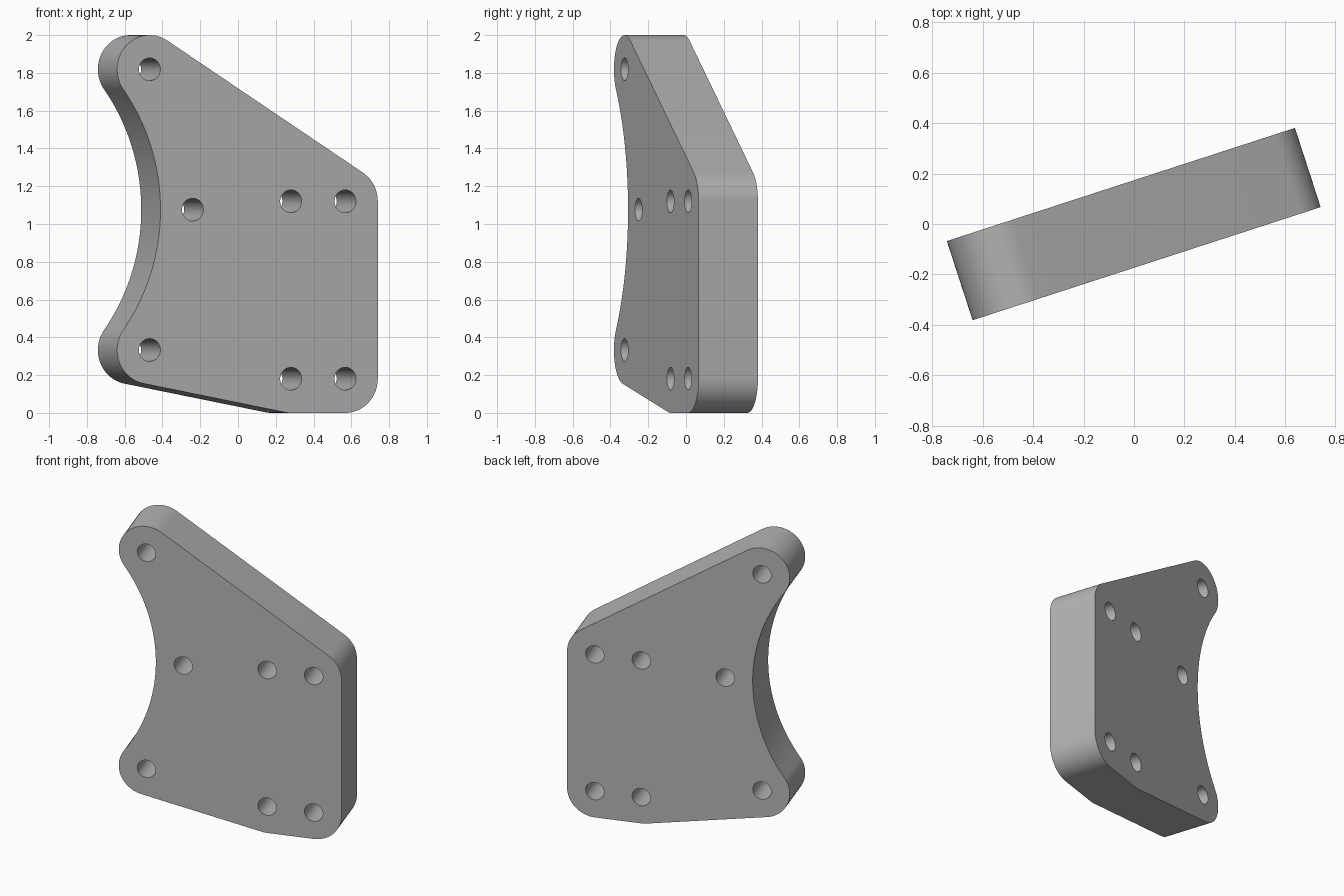
import bpy, bmesh, math
from mathutils import Matrix

cube = bpy.data.objects.get("Cube")
if cube:
    bpy.data.objects.remove(cube, do_unlink=True)

THICK, ROUND, HOLE = 0.33, 0.181, 0.06
MID_Z = 1.076

# Corner centres in the plate's own plane; each is also a bolt hole
low_right, high_right = (0.5435, 0.181), (0.5435, 1.12)
high_left, low_left = (-0.5455, 1.819), (-0.5455, 0.333)
low_inner, high_inner = (0.241, 0.181), (0.241, 1.12)
middle = (-0.306, MID_Z)


def arc(centre, radius, start, end, steps):
    return [(centre[0] + radius * math.cos(start + (end - start) * i / steps),
             centre[1] + radius * math.sin(start + (end - start) * i / steps))
            for i in range(steps + 1)]


def normal_angle(a, b):
    """Outward normal of the tangent line going from a to b anticlockwise."""
    return math.atan2(b[1] - a[1], b[0] - a[0]) - math.pi / 2


def finish(bm, name):
    mesh = bpy.data.meshes.new(name)
    bm.to_mesh(mesh)
    bm.free()
    obj = bpy.data.objects.new(name, mesh)
    bpy.context.collection.objects.link(obj)
    return obj


# Concave edge: a circle tangent to both left corners
edge_u = -0.485
du, dz = high_left[0] - edge_u, high_left[1] - MID_Z
big = (du * du + dz * dz - ROUND ** 2) / (2 * (ROUND - du))
big_centre = (edge_u - big, MID_Z)
lean = math.atan2(dz, high_left[0] - big_centre[0])

top = normal_angle(high_right, high_left)
bottom = normal_angle(low_left, low_inner)

# Plate outline, anticlockwise seen from the front
outline = arc(low_right, ROUND, -math.pi / 2, 0, 16)
outline += arc(high_right, ROUND, 0, top, 12)
outline += arc(high_left, ROUND, top, math.pi + lean, 28)
outline += arc(big_centre, big, lean, -lean, 48)[1:-1]
outline += arc(low_left, ROUND, math.pi - lean, bottom + 2 * math.pi, 24)
outline += arc(low_inner, ROUND, bottom, -math.pi / 2, 4)

bm = bmesh.new()
face = bm.faces.new([bm.verts.new((u, -THICK / 2, z)) for u, z in outline])
back = bmesh.ops.extrude_face_region(bm, geom=[face])["geom"]
bmesh.ops.translate(bm, vec=(0, THICK, 0),
                    verts=[v for v in back if isinstance(v, bmesh.types.BMVert)])
bmesh.ops.recalc_face_normals(bm, faces=bm.faces)
plate = finish(bm, "bracket_plate")

# Bolt holes
bm = bmesh.new()
for u, z in (low_right, high_right, high_left, low_left, low_inner, high_inner, middle):
    bmesh.ops.create_cone(bm, cap_ends=True, segments=40, radius1=HOLE, radius2=HOLE,
                          depth=THICK * 2,
                          matrix=Matrix.Translation((u, 0, z)) @ Matrix.Rotation(math.pi / 2, 4, 'X'))
cutter = finish(bm, "hole_cutter")
cutter.hide_render = True

cut = plate.modifiers.new("bolt_holes", 'BOOLEAN')
cut.operation = 'DIFFERENCE'
cut.solver = 'EXACT'
cut.object = cutter
bpy.ops.object.select_all(action='DESELECT')
plate.select_set(True)
bpy.context.view_layer.objects.active = plate
bpy.ops.object.modifier_apply(modifier=cut.name)
bpy.data.objects.remove(cutter, do_unlink=True)

# Plain grey metal
grey = bpy.data.materials.new("grey_metal")
grey.use_nodes = True
colour = (0.45, 0.45, 0.45, 1)
grey.diffuse_color = colour
grey.node_tree.nodes["Principled BSDF"].inputs["Base Color"].default_value = colour
plate.data.materials.clear()
plate.data.materials.append(grey)

bpy.ops.object.shade_smooth_by_angle(angle=math.radians(30))
plate.rotation_euler.z = math.radians(18)
